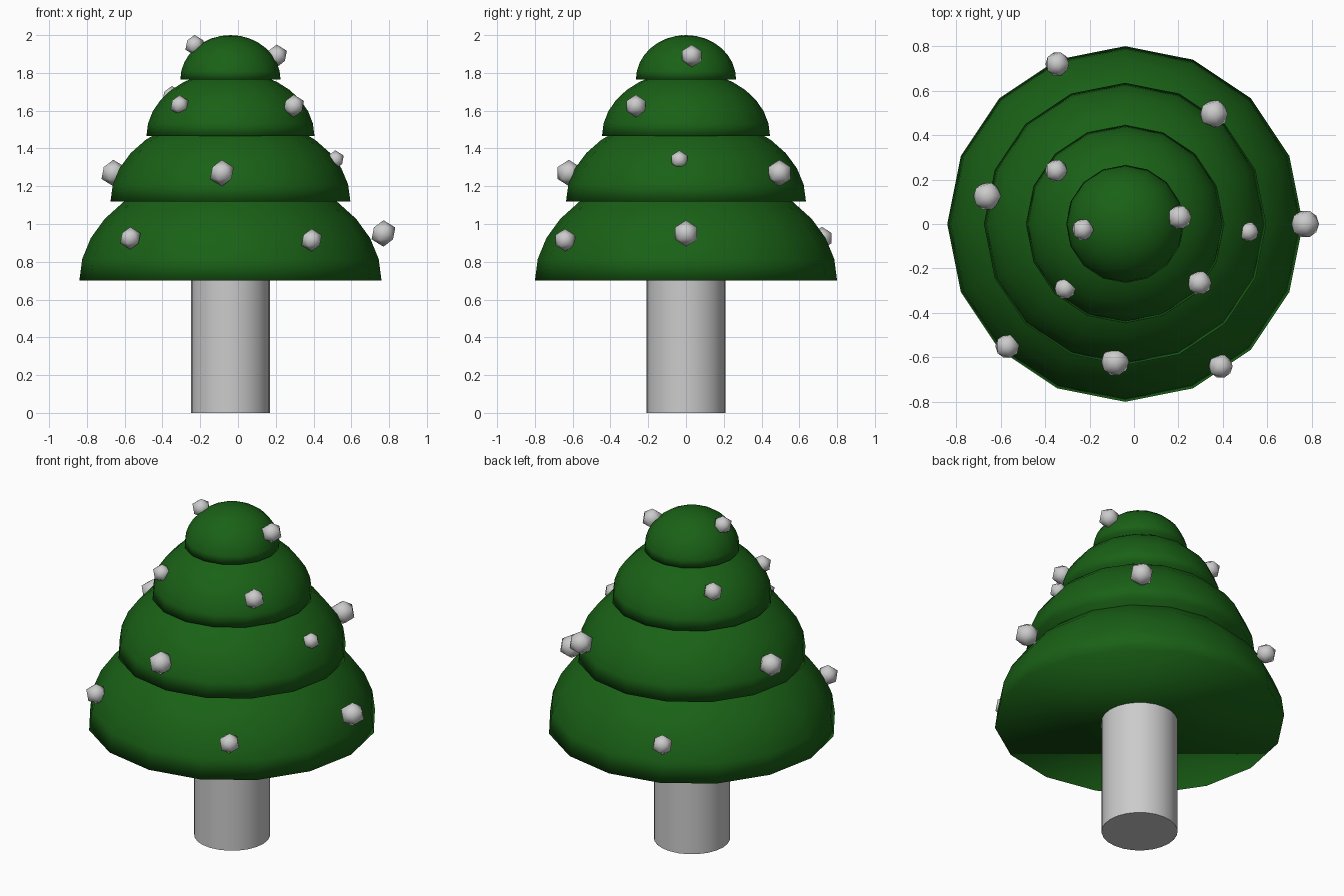
import bpy, bmesh, math
from mathutils import Matrix

if "Cube" in bpy.data.objects:
    bpy.data.objects.remove(bpy.data.objects["Cube"])

CX = -0.04  # axis of the tree

green = bpy.data.materials.new("foliage_green")
green.diffuse_color = (0.01, 0.12, 0.008, 1)
green.use_nodes = True
green.node_tree.nodes["Principled BSDF"].inputs["Base Color"].default_value = green.diffuse_color


def finish(bm, name, mat=None, angle=None):
    mesh = bpy.data.meshes.new(name)
    bmesh.ops.recalc_face_normals(bm, faces=bm.faces)
    for f in bm.faces:
        f.smooth = True
    bm.to_mesh(mesh)
    bm.free()
    ob = bpy.data.objects.new(name, mesh)
    bpy.context.collection.objects.link(ob)
    if mat:
        mesh.materials.append(mat)
    if angle:
        bpy.ops.object.select_all(action='DESELECT')
        ob.select_set(True)
        bpy.context.view_layer.objects.active = ob
        bpy.ops.object.shade_smooth_by_angle(angle=math.radians(angle))
    return ob


# Trunk
bm = bmesh.new()
bmesh.ops.create_cone(bm, cap_ends=True, segments=24, radius1=0.21, radius2=0.21,
                      depth=0.72, matrix=Matrix.Translation((CX, 0, 0.36)))
finish(bm, "trunk", angle=40)


# Foliage tiers: capped half spheres, flattened in height
def tier(name, radius, base, height):
    bm = bmesh.new()
    bmesh.ops.create_uvsphere(bm, u_segments=16, v_segments=16, radius=1)
    cut = bmesh.ops.bisect_plane(bm, geom=bm.verts[:] + bm.edges[:] + bm.faces[:], dist=1e-4,
                                 plane_co=(0, 0, 0), plane_no=(0, 0, 1), clear_inner=True)
    rim = [e for e in cut["geom_cut"] if isinstance(e, bmesh.types.BMEdge)]
    bmesh.ops.holes_fill(bm, edges=rim, sides=0)
    bm.transform(Matrix.Translation((CX, 0, base)) @ Matrix.Diagonal((radius, radius, height, 1)))
    finish(bm, name, green)


tier("foliage_bottom", 0.80, 0.70, 0.59)
tier("foliage_lower_middle", 0.635, 1.12, 0.46)
tier("foliage_upper_middle", 0.445, 1.465, 0.345)
tier("foliage_top", 0.265, 1.765, 0.235)

# Baubles: x, y, z, radius
baubles = [
    (0.77, 0.0, 0.95, 0.07), (0.39, -0.64, 0.915, 0.06),
    (-0.57, -0.55, 0.925, 0.06), (-0.345, 0.72, 0.925, 0.06),
    (-0.66, 0.125, 1.27, 0.07), (0.36, 0.495, 1.27, 0.07),
    (-0.085, -0.62, 1.27, 0.07), (0.515, -0.035, 1.34, 0.05),
    (-0.35, 0.24, 1.675, 0.056), (-0.31, -0.29, 1.63, 0.053),
    (0.295, -0.265, 1.625, 0.06), (-0.23, -0.025, 1.947, 0.054),
    (0.205, 0.03, 1.89, 0.06),
]
for i, (x, y, z, r) in enumerate(baubles, 1):
    bm = bmesh.new()
    bmesh.ops.create_icosphere(bm, subdivisions=1, radius=r,
                               matrix=Matrix.Translation((x, y, z)))
    finish(bm, f"bauble_{i:02d}")
